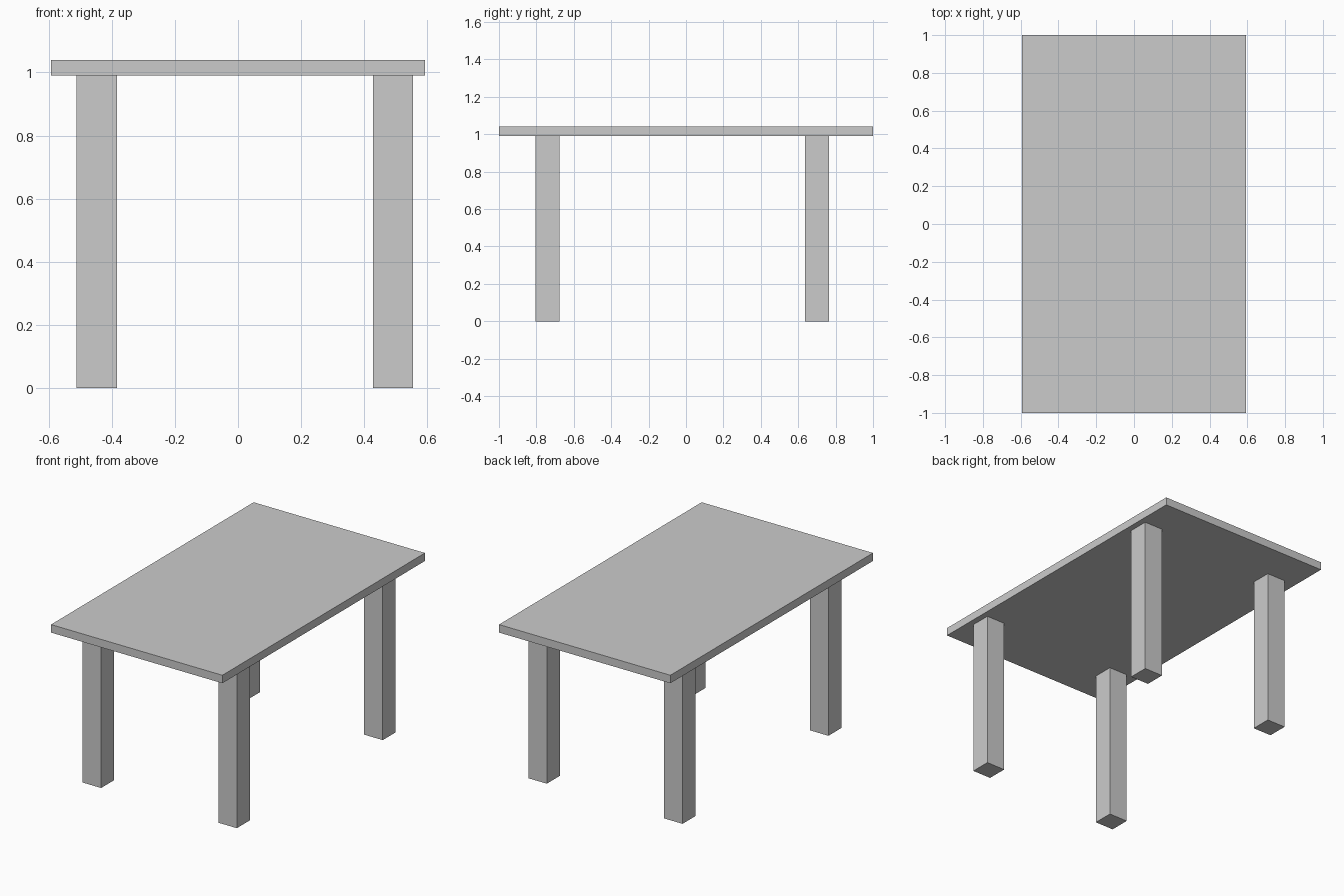
import bpy

if "Cube" in bpy.data.objects:
    bpy.data.objects.remove(bpy.data.objects["Cube"])


def box(name, x0, x1, y0, y1, z0, z1):
    bpy.ops.mesh.primitive_cube_add(
        size=1, location=((x0 + x1) / 2, (y0 + y1) / 2, (z0 + z1) / 2))
    ob = bpy.context.object
    ob.name = name
    ob.scale = (x1 - x0, y1 - y0, z1 - z0)
    bpy.ops.object.transform_apply(location=False, rotation=False, scale=True)
    return ob


TOP_BOTTOM, TOP_HEIGHT = 0.99, 1.04
LEG = 0.128

# Table top
box("table_top", -0.592, 0.592, -1, 1, TOP_BOTTOM, TOP_HEIGHT)

# Four square legs, slightly off centre under the top
for side, x in (("left", -0.447), ("right", 0.491)):
    for end, y in (("front", -0.74), ("back", 0.70)):
        box(f"{end}_{side}_leg", x - LEG / 2, x + LEG / 2,
            y - LEG / 2, y + LEG / 2, 0, TOP_BOTTOM)
